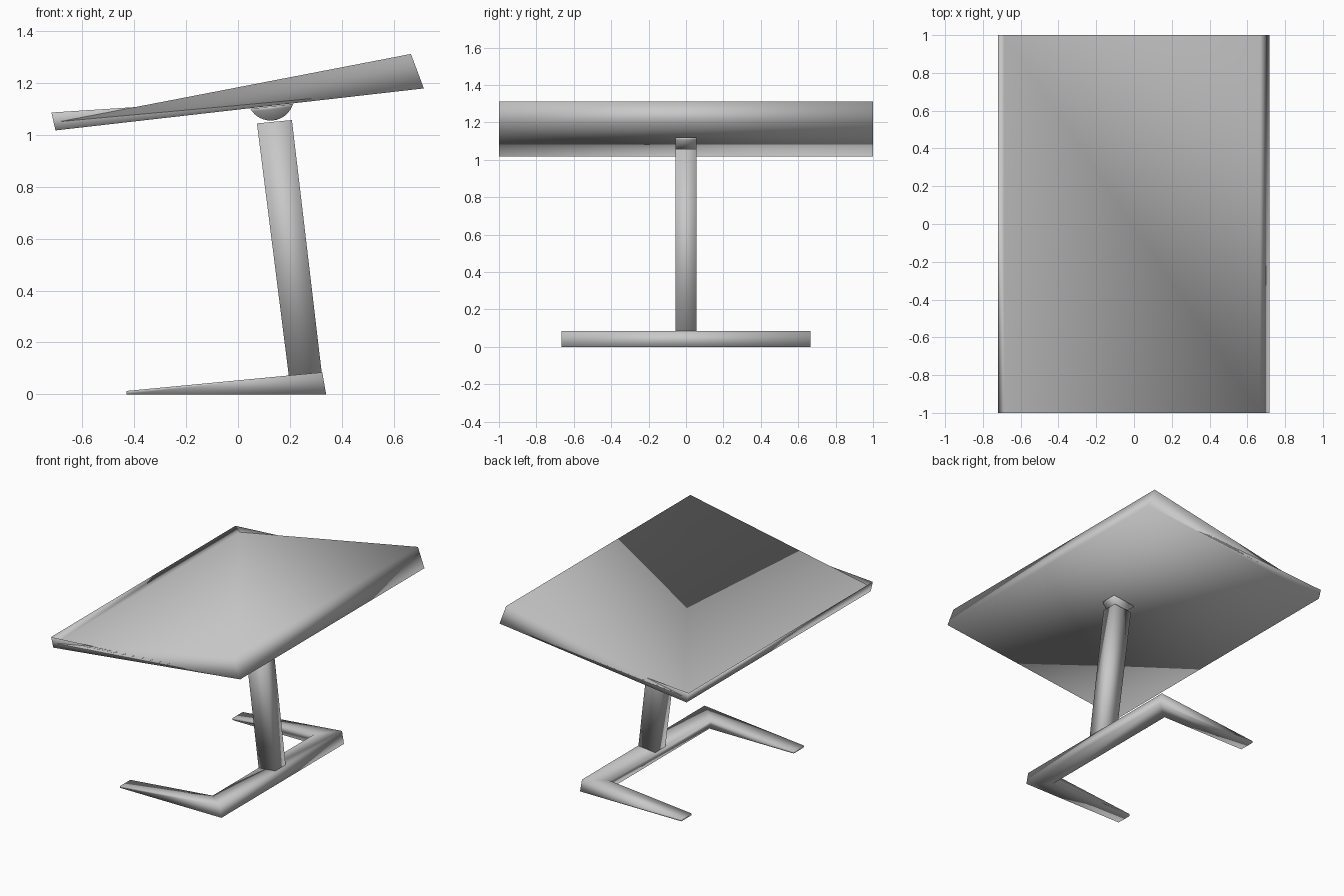
import bpy
import bmesh
import math

cube = bpy.data.objects.get("Cube")
if cube:
    bpy.data.objects.remove(cube, do_unlink=True)

grey = bpy.data.materials.new("plain_grey")
grey.use_nodes = True
colour = (0.58, 0.58, 0.58, 1)
grey.diffuse_color = colour
grey.node_tree.nodes["Principled BSDF"].inputs["Base Color"].default_value = colour


def finish(name, bm):
    """Turn a bmesh into a smooth grey object."""
    for face in bm.faces:
        face.smooth = True
    mesh = bpy.data.meshes.new(name)
    bm.to_mesh(mesh)
    bm.free()
    mesh.materials.append(grey)
    obj = bpy.data.objects.new(name, mesh)
    bpy.context.collection.objects.link(obj)
    return obj


def prism(profile, half_width, caps=None):
    """Extrude an x-z profile (anticlockwise from the front) along y."""
    bm = bmesh.new()
    front = [bm.verts.new((x, -half_width, z)) for x, z in profile]
    back = [bm.verts.new((x, half_width, z)) for x, z in profile]
    count = len(profile)
    for i in range(count):
        j = (i + 1) % count
        bm.faces.new((front[i], back[i], back[j], front[j]))
    for cap in caps or [range(count)]:
        bm.faces.new([front[i] for i in cap])
        bm.faces.new([back[i] for i in reversed(cap)])
    return bm


# Tilted tabletop: wedge section with a raised lip along the low edge
top_profile = [(-0.72, 1.087), (-0.704, 1.018), (0.717, 1.18), (0.667, 1.313), (-0.687, 1.052)]
bm = prism(top_profile, 1.0, caps=[(2, 3, 4), (2, 0, 1)])
upper = max(bm.faces, key=lambda f: f.calc_area() * f.normal.z if f.normal.z else 0)
bm.normal_update()
upper = max(bm.faces, key=lambda f: f.calc_area() * f.normal.z)
start = next(v for v in upper.verts if v.co.x < 0 and v.co.y > 0)
end = next(v for v in upper.verts if v.co.x > 0 and v.co.y < 0)
bmesh.utils.face_split(upper, start, end)
finish("tabletop", bm)

# Half-round hinge under the top
tilt = math.atan2(0.162, 1.421)
arc = math.radians(67)
steps = 16
hinge = []
for i in range(steps + 1):
    angle = tilt - math.pi / 2 - arc + 2 * arc * i / steps
    hinge.append((0.126 + 0.09 * math.cos(angle), 1.146 + 0.09 * math.sin(angle)))
finish("hinge", prism(hinge, 0.056))

# Leaning column
finish("column", prism([(0.196, 0.071), (0.323, 0.083), (0.208, 1.058), (0.073, 1.045)], 0.056))

# U-shaped base: rear bar with two feet that taper toward the tips
tip, inner, outer = -0.43, 0.21, 0.34
side, foot = 0.665, 0.11
half = [(outer, side), (tip, side), (tip, side - foot), (inner, side - foot)]
outline = half + [(x, -y) for x, y in reversed(half)]
top_of = {tip: (tip, 0.013), inner: (0.196, 0.072), outer: (0.325, 0.085)}
bm = bmesh.new()
low = [bm.verts.new((x, y, 0)) for x, y in outline]
high = [bm.verts.new((top_of[x][0], y, top_of[x][1])) for x, y in outline]
for i in range(len(outline)):
    j = (i + 1) % len(outline)
    bm.faces.new((low[i], low[j], high[j], high[i]))
# Foot, bar and foot panels above and below
for ring in (low, high):
    for panel in ((0, 1, 2, 3), (0, 3, 4, 7), (4, 5, 6, 7)):
        bm.faces.new([ring[i] for i in panel])
bmesh.ops.recalc_face_normals(bm, faces=bm.faces)
finish("base", bm)
